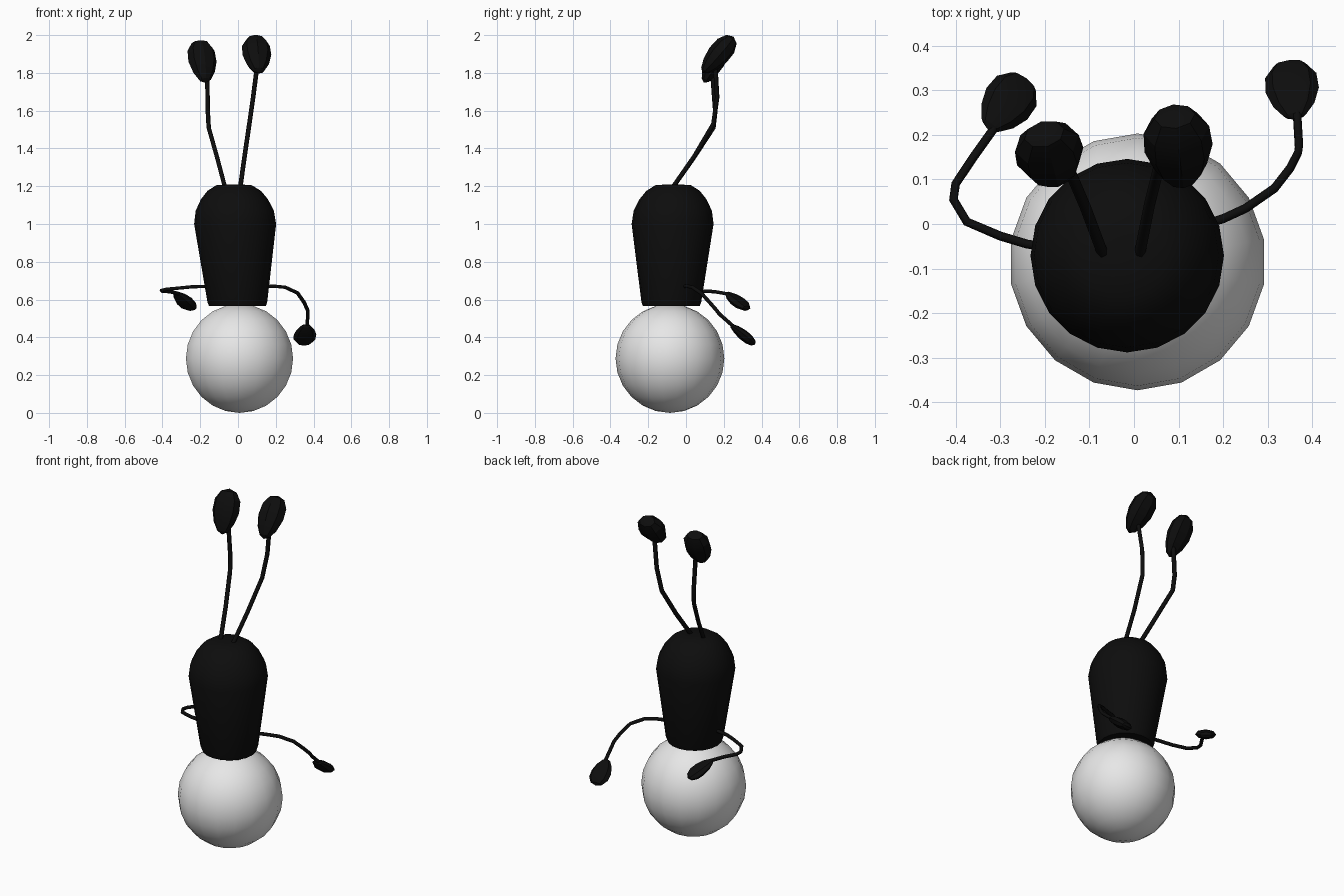
import bpy, bmesh, math
from mathutils import Vector, Matrix

cube = bpy.data.objects.get("Cube")
if cube:
    bpy.data.objects.remove(cube)


def material(name, value, rough):
    m = bpy.data.materials.new(name)
    m.use_nodes = True
    m.diffuse_color = (value, value, value, 1)
    bsdf = m.node_tree.nodes["Principled BSDF"]
    bsdf.inputs["Base Color"].default_value = (value, value, value, 1)
    bsdf.inputs["Roughness"].default_value = rough
    return m


WHITE = material("white", 0.8, 0.6)
BLACK = material("black", 0.004, 0.8)


def add_mesh(name, bm, mat, angle):
    bmesh.ops.recalc_face_normals(bm, faces=bm.faces)
    mesh = bpy.data.meshes.new(name)
    bm.to_mesh(mesh)
    bm.free()
    mesh.materials.append(mat)
    ob = bpy.data.objects.new(name, mesh)
    bpy.context.collection.objects.link(ob)
    bpy.ops.object.select_all(action="DESELECT")
    ob.select_set(True)
    bpy.context.view_layer.objects.active = ob
    bpy.ops.object.shade_smooth_by_angle(angle=math.radians(angle))
    return ob


def bulb(name, center, direction, size):
    """Flattened teardrop: size is half width, half thickness, half length."""
    z = Vector(direction).normalized()
    x = Vector((z.y, -z.x, 0)).normalized()
    y = z.cross(x)
    bm = bmesh.new()
    bmesh.ops.create_uvsphere(bm, u_segments=8, v_segments=6, radius=1)
    for v in bm.verts:
        taper = 1 + 0.22 * v.co.z      # narrower at the stem end
        v.co.x *= taper * size[0]
        v.co.y *= taper * size[1]
        v.co.z *= size[2]
    rot = Matrix((x, y, z)).transposed().to_4x4()
    bmesh.ops.transform(bm, matrix=Matrix.Translation(center) @ rot, verts=bm.verts)
    add_mesh(name, bm, BLACK, 25)


def stalk(name, points, radius):
    """Thin round tube along a path."""
    cu = bpy.data.curves.new(name, "CURVE")
    cu.dimensions = "3D"
    cu.bevel_depth = radius
    cu.bevel_resolution = 1
    cu.use_fill_caps = True
    sp = cu.splines.new("POLY")
    sp.points.add(len(points) - 1)
    for p, co in zip(sp.points, points):
        p.co = (*co, 1)
    cu.materials.append(BLACK)
    ob = bpy.data.objects.new(name, cu)
    bpy.context.collection.objects.link(ob)
    bpy.ops.object.select_all(action="DESELECT")
    ob.select_set(True)
    bpy.context.view_layer.objects.active = ob
    bpy.ops.object.convert(target="MESH")


# Ball at the base
bm = bmesh.new()
bmesh.ops.create_uvsphere(bm, u_segments=18, v_segments=12, radius=0.288)
bmesh.ops.translate(bm, vec=(0.008, -0.085, 0.288), verts=bm.verts)
add_mesh("ball", bm, WHITE, 60)

# Body: tapered cylinder with a dome, leaning very slightly
profile = [(0.15, 0.565), (0.158, 0.585), (0.217, 1.0), (0.207, 1.07),
           (0.178, 1.13), (0.142, 1.175), (0.095, 1.205), (0.03, 1.21)]
SIDES = 20
bm = bmesh.new()
rings = []
for r, z in profile:
    lean = (z - 0.565) / 0.5
    cx, cy = -0.003 - 0.014 * lean, -0.078 + 0.008 * lean
    rings.append([bm.verts.new((cx + r * math.cos(a), cy + r * math.sin(a), z))
                  for a in (math.tau * i / SIDES for i in range(SIDES))])
for low, high in zip(rings, rings[1:]):
    for i in range(SIDES):
        j = (i + 1) % SIDES
        bm.faces.new((low[i], low[j], high[j], high[i]))
bm.faces.new(rings[0])
bm.faces.new(rings[-1])
add_mesh("body", bm, BLACK, 45)

# Antennae
stalk("right_antenna", [(-0.065, -0.08, 1.18), (-0.11, 0.04, 1.35), (-0.155, 0.145, 1.51),
                        (-0.16, 0.155, 1.6), (-0.163, 0.14, 1.8)], 0.0125)
stalk("left_antenna", [(0.01, -0.08, 1.18), (0.035, 0.045, 1.36), (0.06, 0.145, 1.53),
                       (0.08, 0.165, 1.67), (0.102, 0.155, 1.84)], 0.0125)
bulb("right_antenna_tip", (-0.188, 0.152, 1.86), (-0.12, 0.45, 0.88), (0.077, 0.055, 0.127))
bulb("left_antenna_tip", (0.1, 0.17, 1.895), (-0.08, 0.65, 0.76), (0.077, 0.06, 0.127))

# Arms
stalk("right_arm", [(-0.14, -0.06, 0.67), (-0.24, -0.045, 0.668), (-0.3, -0.027, 0.662),
                    (-0.375, 0.005, 0.655), (-0.405, 0.055, 0.648), (-0.4, 0.09, 0.645),
                    (-0.36, 0.15, 0.642), (-0.31, 0.22, 0.63)], 0.01)
stalk("left_arm", [(0.13, -0.01, 0.67), (0.2, 0.012, 0.67), (0.25, 0.035, 0.665),
                   (0.315, 0.08, 0.635), (0.35, 0.125, 0.585), (0.368, 0.16, 0.545),
                   (0.37, 0.175, 0.525), (0.365, 0.26, 0.45)], 0.01)
bulb("right_hand", (-0.285, 0.27, 0.593), (0.5, 0.65, -0.52), (0.058, 0.027, 0.085))
bulb("left_hand", (0.355, 0.3, 0.415), (-0.08, 0.75, -0.6), (0.06, 0.028, 0.085))
